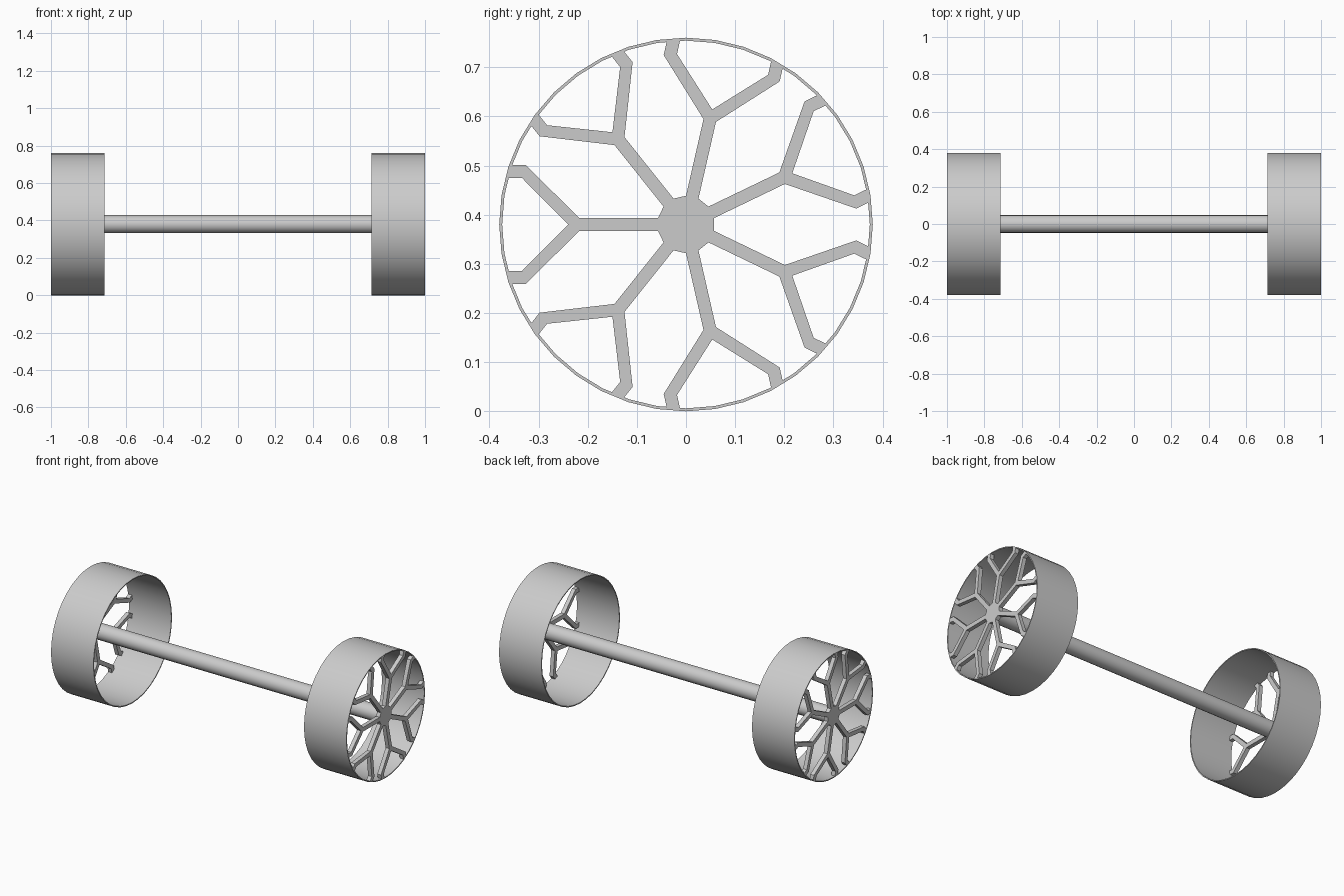
import bpy, bmesh, math
from mathutils import Matrix, Vector

cube = bpy.data.objects.get("Cube")
if cube:
    bpy.data.objects.remove(cube)

RADIUS, SHELL = 0.38, 0.006
OUTER, INNER = 1.0, 0.713
SPOKE_DEPTH = 0.025
SPOKES = 7

grey = bpy.data.materials.new("plain grey")
grey.use_nodes = True
grey.diffuse_color = (0.6, 0.6, 0.6, 1)
grey.node_tree.nodes["Principled BSDF"].inputs["Base Color"].default_value = (0.6, 0.6, 0.6, 1)


def finish(name, bm, smooth=True):
    bmesh.ops.recalc_face_normals(bm, faces=bm.faces)
    mesh = bpy.data.meshes.new(name)
    bm.to_mesh(mesh)
    bm.free()
    mesh.materials.append(grey)
    obj = bpy.data.objects.new(name, mesh)
    bpy.context.collection.objects.link(obj)
    obj.location.z = RADIUS
    if smooth:
        bpy.ops.object.select_all(action='DESELECT')
        obj.select_set(True)
        bpy.context.view_layer.objects.active = obj
        bpy.ops.object.shade_smooth_by_angle(angle=math.radians(30))
    return obj


def rim(name, side):
    # Thin open band: a rectangular section spun around the axle
    bm = bmesh.new()
    section = [(INNER, RADIUS), (OUTER, RADIUS), (OUTER, RADIUS - SHELL), (INNER, RADIUS - SHELL)]
    verts = [bm.verts.new((side * x, r, 0)) for x, r in section]
    edges = [bm.edges.new((verts[i], verts[(i + 1) % 4])) for i in range(4)]
    bmesh.ops.spin(bm, geom=verts + edges, cent=(0, 0, 0), axis=(1, 0, 0),
                   angle=math.tau, steps=40, use_merge=True)
    bmesh.ops.remove_doubles(bm, verts=bm.verts, dist=0.0001)
    return finish(name, bm)


def spokes(name, side):
    # One forked spoke outline (distance from hub, sideways), mirrored about its axis
    half = [(0.057, 0.013), (0.217, 0.013), (0.326, 0.121), (0.355, 0.121), (0.364, 0.095), (0.334, 0.095)]
    fork = half + [(0.24, 0)] + [(u, -v) for u, v in reversed(half)]
    bm = bmesh.new()
    hub = []
    for i in range(SPOKES):
        turn = Matrix.Rotation(math.pi + math.tau * i / SPOKES, 3, 'X')
        verts = [bm.verts.new(turn @ Vector((side * OUTER, u, v))) for u, v in fork]
        bm.faces.new(verts)
        hub += [verts[-1], verts[0]]
    bm.faces.new(hub)
    # Give the flat pattern its depth
    extruded = bmesh.ops.extrude_face_region(bm, geom=bm.faces[:], use_keep_orig=True)
    moved = [g for g in extruded["geom"] if isinstance(g, bmesh.types.BMVert)]
    bmesh.ops.translate(bm, verts=moved, vec=(-side * SPOKE_DEPTH, 0, 0))
    return finish(name, bm, smooth=False)


def axle():
    bm = bmesh.new()
    bmesh.ops.create_cone(bm, cap_ends=True, segments=16, radius1=0.048, radius2=0.048,
                          depth=2 * (OUTER - SPOKE_DEPTH / 2),
                          matrix=Matrix.Rotation(math.pi / 2, 4, 'Y'))
    return finish("axle", bm)


axle()
for label, side in (("left", 1), ("right", -1)):
    rim(label + "_wheel_rim", side)
    spokes(label + "_wheel_spokes", side)
